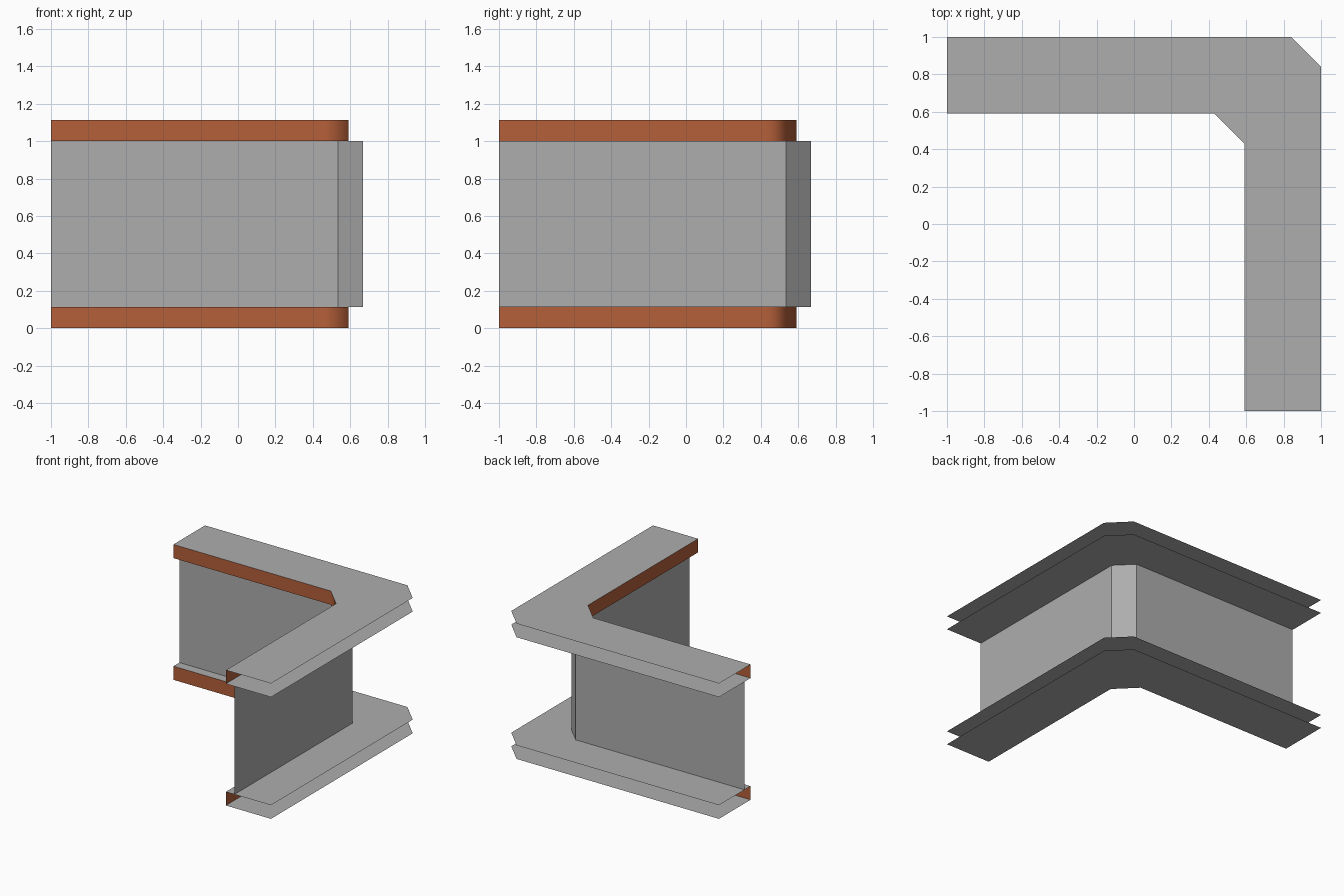
import bpy, bmesh

if "Cube" in bpy.data.objects:
    bpy.data.objects.remove(bpy.data.objects["Cube"])


def material(name, rgb):
    m = bpy.data.materials.new(name)
    m.diffuse_color = (*rgb, 1)
    m.use_nodes = True
    m.node_tree.nodes["Principled BSDF"].inputs["Base Color"].default_value = m.diffuse_color
    return m


GREY = material("steel grey", (0.42, 0.42, 0.42))
BROWN = material("rust brown", (0.46, 0.115, 0.042))


def corner_path(edge, cut):
    """L-shaped line along the x arm, across the chamfer, down the y arm."""
    return [(-1, edge), (cut, edge), (edge, cut), (edge, -1)]


INNER = corner_path(0.59, 0.43)
WEB = corner_path(0.668, 0.535)
OUTER = corner_path(1.0, 0.84)


def strip(name, low, high, mat, smooth=False):
    """Sheet of quads between two matching 3D lines."""
    bm = bmesh.new()
    a = [bm.verts.new(p) for p in low]
    b = [bm.verts.new(p) for p in high]
    for i in range(len(a) - 1):
        f = bm.faces.new((a[i], b[i], b[i + 1], a[i + 1]))
        f.smooth = smooth
    me = bpy.data.meshes.new(name)
    bm.to_mesh(me)
    bm.free()
    me.materials.append(mat)
    ob = bpy.data.objects.new(name, me)
    bpy.context.collection.objects.link(ob)
    return ob


def at(path, z):
    return [(x, y, z) for x, y in path]


# bottom and top channels: two thin plates joined by an inner wall, open outside
for place, z0, z1 in (("bottom", 0.0, 0.112), ("top", 1.0, 1.112)):
    strip(place + "_lower_plate", at(INNER, z0), at(OUTER, z0), GREY).data.flip_normals()
    strip(place + "_upper_plate", at(INNER, z1), at(OUTER, z1), GREY).data.flip_normals()
    wall = strip(place + "_inner_wall", at(INNER, z0), at(INNER, z1), BROWN, True)
    wall.data.flip_normals()
    # long faces stay flat, the chamfer blends between them
    mod = wall.modifiers.new("blend", 'WEIGHTED_NORMAL')
    mod.weight = 100

# upright web between the channels
strip("web", at(WEB, 0.112), at(WEB, 1.0), GREY)
